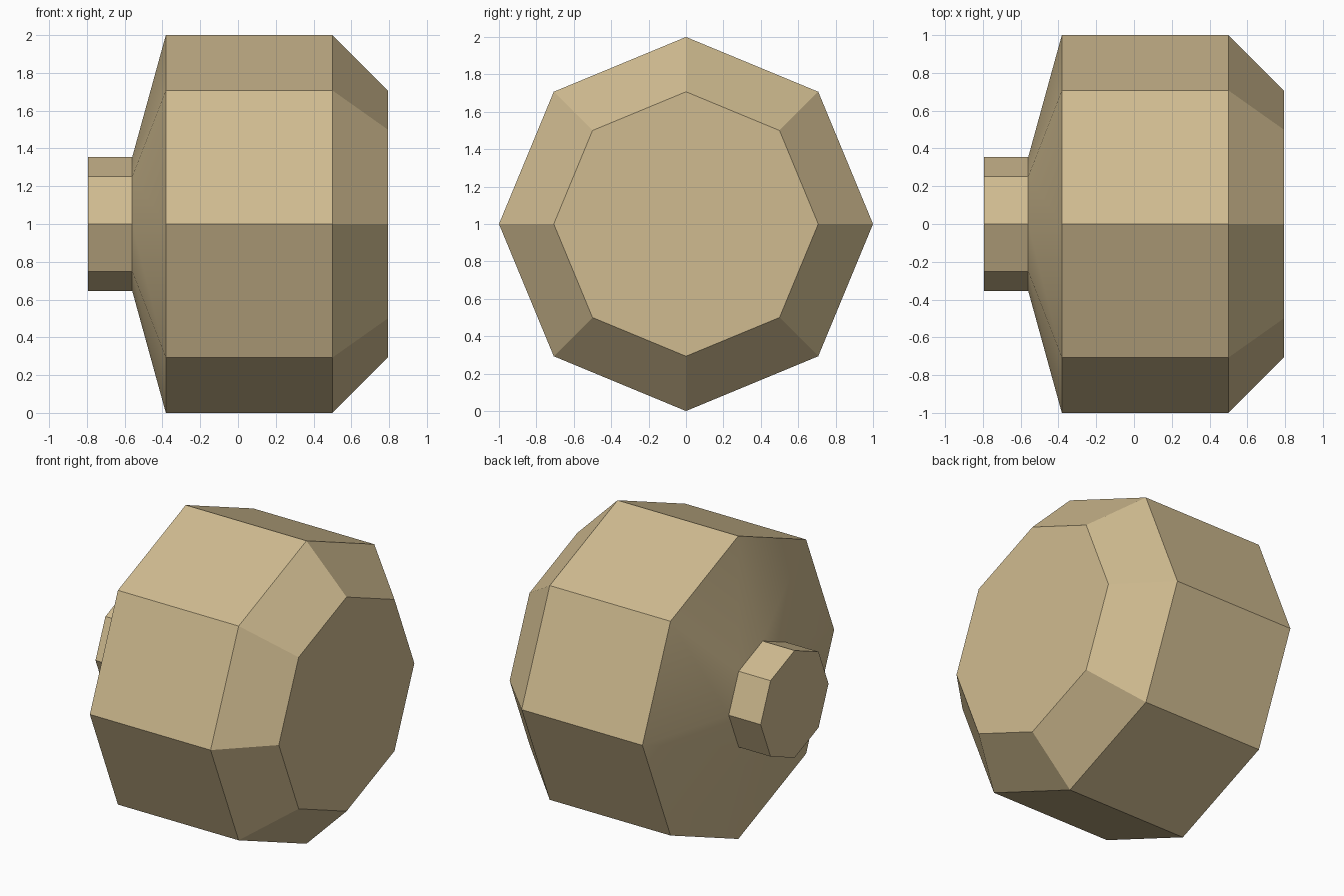
import bpy
import bmesh
from math import cos, sin, pi, radians

SIDES = 8

if "Cube" in bpy.data.objects:
    bpy.data.objects.remove(bpy.data.objects["Cube"], do_unlink=True)

# Single tan material
tan = bpy.data.materials.new("tan")
tan.use_nodes = True
colour = (0.63, 0.50, 0.28, 1)
tan.diffuse_color = colour
tan.node_tree.nodes["Principled BSDF"].inputs["Base Color"].default_value = colour


def turned_part(name, profile):
    """Closed octagonal solid along x from (x, radius) rings."""
    bm = bmesh.new()
    rings = [[bm.verts.new((x, r * cos(2 * pi * i / SIDES), 1 + r * sin(2 * pi * i / SIDES)))
              for i in range(SIDES)] for x, r in profile]
    for a, b in zip(rings, rings[1:]):
        for i in range(SIDES):
            j = (i + 1) % SIDES
            bm.faces.new((a[i], a[j], b[j], b[i]))
    bm.faces.new(rings[0])
    bm.faces.new(rings[-1])
    bmesh.ops.recalc_face_normals(bm, faces=bm.faces)
    mesh = bpy.data.meshes.new(name)
    bm.to_mesh(mesh)
    bm.free()
    mesh.materials.append(tan)
    obj = bpy.data.objects.new(name, mesh)
    bpy.context.collection.objects.link(obj)
    bpy.ops.object.select_all(action="DESELECT")
    obj.select_set(True)
    bpy.context.view_layer.objects.active = obj
    bpy.ops.object.shade_smooth_by_angle(angle=radians(30))
    return obj


# Body: shallow cone, drum wall, chamfered end; stem on the narrow side
turned_part("barrel_with_stem", [(-0.793, 0.354), (-0.56, 0.354), (-0.382, 1),
                                 (0.5, 1), (0.793, 0.707)])
